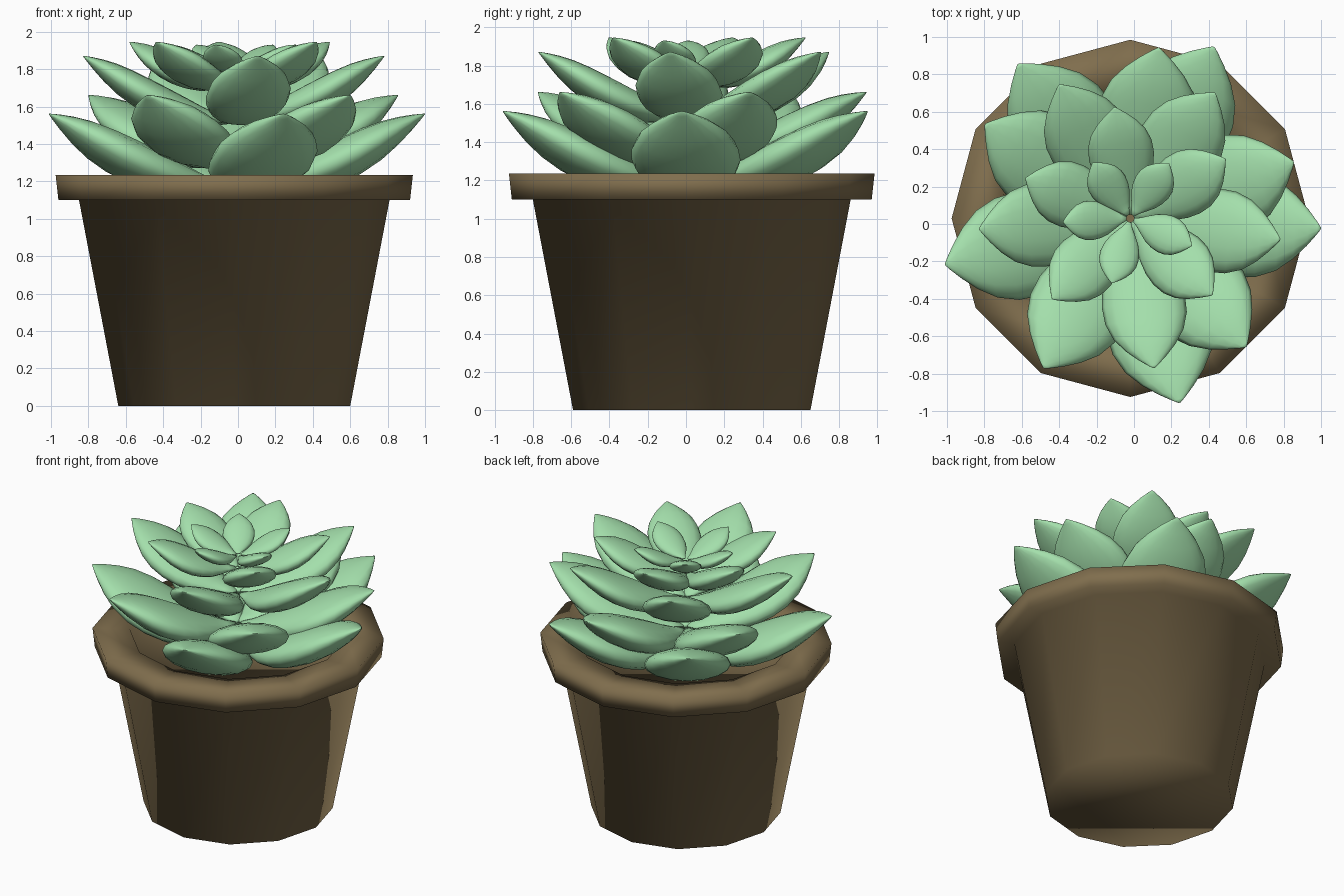
import bpy, bmesh
from math import sin, cos, pi, radians

if "Cube" in bpy.data.objects:
    bpy.data.objects.remove(bpy.data.objects["Cube"])

CX, CY = -0.02, 0.03          # centre of pot and rosette


def material(name, rgb):
    m = bpy.data.materials.new(name)
    m.diffuse_color = (*rgb, 1)
    m.use_nodes = True
    m.node_tree.nodes["Principled BSDF"].inputs["Base Color"].default_value = m.diffuse_color
    return m


def loft(name, rings, mat):
    """Skin a list of equal-length closed rings, capping both ends."""
    bm = bmesh.new()
    loops = [[bm.verts.new(p) for p in r] for r in rings]
    n = len(loops[0])
    for a, b in zip(loops, loops[1:]):
        for i in range(n):
            j = (i + 1) % n
            bm.faces.new((a[i], a[j], b[j], b[i]))
    bm.faces.new(loops[0][::-1])
    bm.faces.new(loops[-1])
    bmesh.ops.recalc_face_normals(bm, faces=bm.faces)
    for f in bm.faces:
        f.smooth = True
    me = bpy.data.meshes.new(name)
    bm.to_mesh(me)
    bm.free()
    me.materials.append(mat)
    ob = bpy.data.objects.new(name, me)
    bpy.context.collection.objects.link(ob)
    return ob


def circle(r, z, n=12):
    return [(CX + r * cos(2 * pi * i / n), CY + r * sin(2 * pi * i / n), z)
            for i in range(n)]


clay = material("clay", (0.216, 0.156, 0.075))
green = material("leaf_green", (0.37, 0.74, 0.41))

# Twelve-sided pot with overhanging rim, closed by the soil surface
pot_profile = [(0.62, 0), (0.83, 1.10), (0.94, 1.10), (0.955, 1.235),
               (0.71, 1.235), (0.69, 1.13)]
loft("pot", [circle(r, z) for r, z in pot_profile], clay)

# Leaf outline: (fraction of length, fraction of half width)
OUTLINE = [(0, .10), (.08, .24), (.18, .48), (.3, .75), (.42, .92), (.54, 1),
           (.66, .98), (.77, .84), (.86, .60), (.93, .34), (.98, .12), (1, .02)]


def leaf(name, angle, length, half_width, z_base, z_tip):
    """Plump pointed leaf curving upwards, with elliptical sections."""
    a = radians(angle)
    ux, uy = cos(a), sin(a)
    rings = []
    for t, f in OUTLINE:
        r = 0.02 + (length - 0.02) * t
        z = z_base + (z_tip - z_base) * t ** 1.7
        w = half_width * f
        ring = []
        for k in range(16):
            s = w * cos(2 * pi * k / 16)
            h = 0.43 * w * sin(2 * pi * k / 16)
            ring.append((CX + ux * r - uy * s, CY + uy * r + ux * s, z + h))
        rings.append(ring)
    return loft(name, rings, green)


# Five whorls of five leaves: length, half width, base z, tip z, angles
WHORLS = [
    (1.02, .285, 1.17, 1.56, (-3, 64, 126, 194, 285)),
    (0.925, .265, 1.31, 1.66, (19, 80.5, 147, 240, 312)),
    (0.81, .225, 1.53, 1.87, (-8, 56, 118, 184, 279)),
    (0.60, .175, 1.71, 1.945, (32, 98, 159, 226, 317)),
    (0.36, .105, 1.80, 1.93, (55, 124, 183, 254, 336)),
]
for n, (length, hw, zb, zt, angles) in enumerate(WHORLS, 1):
    for i, ang in enumerate(angles, 1):
        leaf(f"leaf_whorl{n}_{i}", ang, length, hw, zb, zt)
